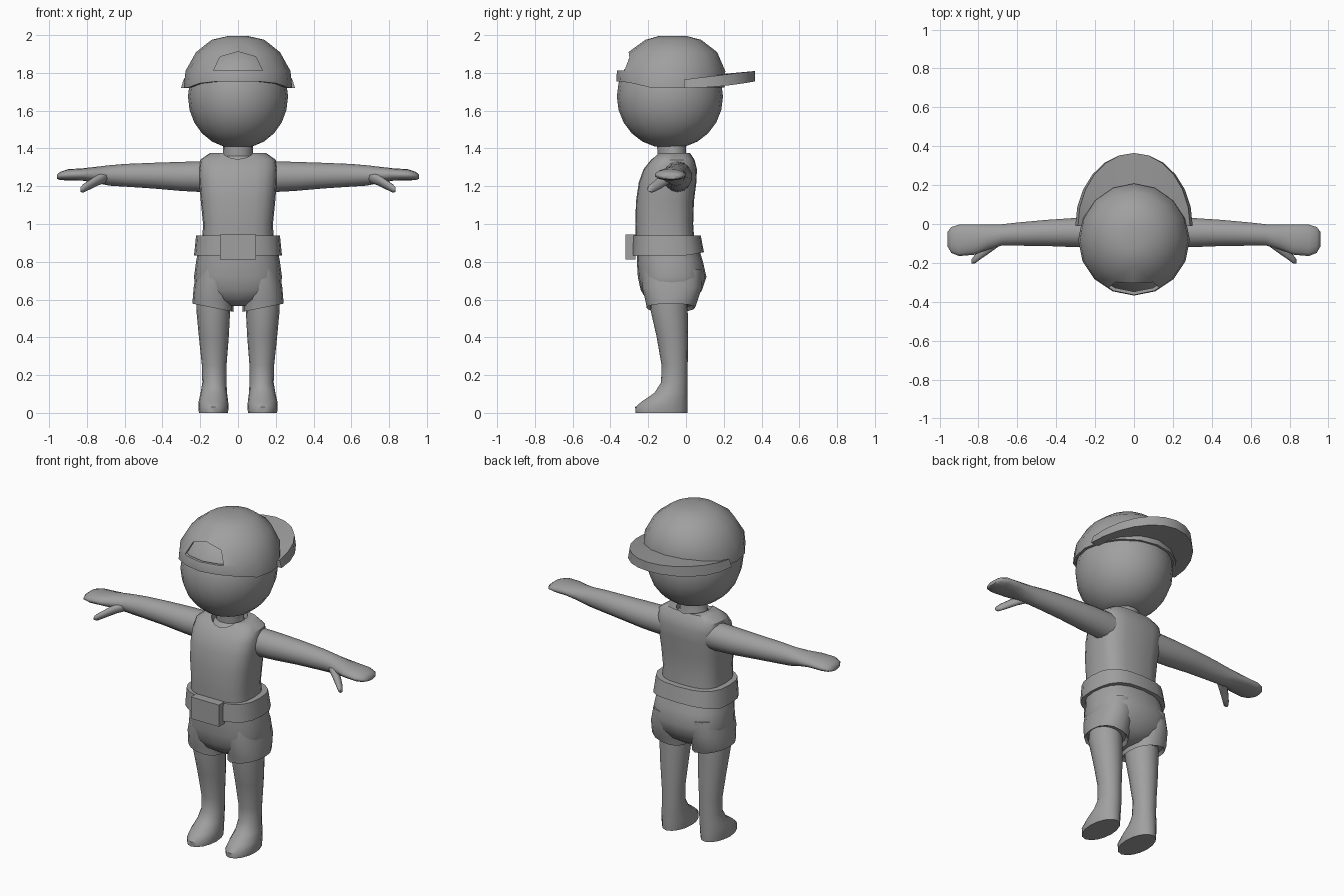
import bpy, bmesh, math
from mathutils import Vector

if "Cube" in bpy.data.objects:
    bpy.data.objects.remove(bpy.data.objects["Cube"])

grey = bpy.data.materials.new("plain grey")
grey.diffuse_color = (0.35, 0.35, 0.35, 1)
grey.use_nodes = True
grey.node_tree.nodes["Principled BSDF"].inputs["Base Color"].default_value = grey.diffuse_color


def finish(name, bm, angle=40):
    bmesh.ops.recalc_face_normals(bm, faces=bm.faces[:])
    me = bpy.data.meshes.new(name)
    bm.to_mesh(me)
    bm.free()
    ob = bpy.data.objects.new(name, me)
    bpy.context.collection.objects.link(ob)
    me.materials.append(grey)
    select(ob)
    bpy.ops.object.shade_smooth_by_angle(angle=math.radians(angle))
    return ob


def select(ob):
    bpy.ops.object.select_all(action='DESELECT')
    ob.select_set(True)
    bpy.context.view_layer.objects.active = ob


def apply_mods(ob):
    select(ob)
    for m in list(ob.modifiers):
        bpy.ops.object.modifier_apply(modifier=m.name)


def power(v, n):
    return math.copysign(abs(v) ** (2 / n), v)


def loft(name, rings, seg=16, n=2.0, axis='z', side=1, caps=(True, True), warp=None, angle=40):
    """Skin elliptical rings (centre x, y, z, radius a, radius b) along z or x."""
    bm = bmesh.new()
    loops = []
    for x, y, z, a, b in rings:
        loop = []
        for i in range(seg):
            t = 2 * math.pi * (i + 0.5 * (axis == 'x')) / seg
            c, s = a * power(math.cos(t), n), b * power(math.sin(t), n)
            p = Vector((x + c, y + s, z)) if axis == 'z' else Vector((x, y + c, z + s))
            if warp:
                p = warp(p)
            p.x *= side
            loop.append(bm.verts.new(p))
        loops.append(loop)
    for lo, hi in zip(loops, loops[1:]):
        for i in range(seg):
            j = (i + 1) % seg
            bm.faces.new((lo[i], lo[j], hi[j], hi[i]))
    if caps[0]:
        bm.faces.new(loops[0])
    if caps[1]:
        bm.faces.new(loops[-1])
    return finish(name, bm, angle)


def span(z, half_x, y0, y1):
    """Centred ring given by half width and front/back depth."""
    return (0, (y0 + y1) / 2, z, half_x, (y1 - y0) / 2)


def prism(name, pts, y0, y1):
    bm = bmesh.new()
    a = [bm.verts.new((x, y0, z)) for x, z in pts]
    b = [bm.verts.new((x, y1, z)) for x, z in pts]
    bm.faces.new(a)
    bm.faces.new(b)
    for i in range(len(pts)):
        j = (i + 1) % len(pts)
        bm.faces.new((a[i], a[j], b[j], b[i]))
    return finish(name, bm)


def cut(ob, cutter):
    m = ob.modifiers.new("cut", 'BOOLEAN')
    m.operation, m.solver, m.object = 'DIFFERENCE', 'EXACT', cutter
    cutter.hide_render = True
    apply_mods(ob)
    bpy.data.objects.remove(cutter)
    select(ob)
    bpy.ops.object.shade_smooth_by_angle(angle=math.radians(40))


# Head and neck
head = []
for k in range(1, 12):
    t = math.pi * k / 12
    s = math.sin(t) ** 0.94
    head.append((0, -0.085, 1.675 - 0.275 * math.cos(t), 0.265 * s, 0.281 * s))
loft("head", head, 20, angle=60)
loft("neck", [span(1.29, 0.15, -0.21, 0.03), span(1.335, 0.1, -0.17, 0.01),
              span(1.36, 0.078, -0.15, 0.0), span(1.45, 0.08, -0.155, 0.0)], 16)


# Cap crown: thin shell with an arched opening
def rim(p):
    if p.z < 1.74:
        p.z += 0.02 if p.y < -0.3 else 0.01 if p.y < -0.2 else -0.012
    return p


crown = loft("cap_crown", [span(1.735, 0.287, -0.368, 0.205), span(1.81, 0.278, -0.366, 0.208),
                           span(1.91, 0.222, -0.305, 0.165), span(1.975, 0.14, -0.215, 0.08),
                           span(1.996, 0.05, -0.14, 0.0)], 16, caps=(False, True), warp=rim)
m = crown.modifiers.new("shell", 'SOLIDIFY')
m.thickness = 0.015
m.offset = -1
apply_mods(crown)
cut(crown, prism("opening_cutter", [(-0.13, 1.812), (0.13, 1.812), (0.095, 1.885), (0, 1.912),
                                    (-0.095, 1.885)], -0.6, -0.15))

# Cap brim: curved crescent at the back
bm = bmesh.new()
sections = []
for i in range(13):
    t = math.pi * i / 12
    c, s = math.cos(t), math.sin(t)
    top, low = 1.765 + 0.045 * s, 1.72 + 0.035 * s * s
    y = -0.01
    sections.append([bm.verts.new(p) for p in (
        (0.25 * c, y + 0.16 * s, top - 0.02), (0.288 * c, y + 0.375 * s, top),
        (0.302 * c, y + 0.375 * s, low), (0.25 * c, y + 0.16 * s, low))])
for a, b in zip(sections, sections[1:]):
    for i in range(4):
        j = (i + 1) % 4
        bm.faces.new((a[i], a[j], b[j], b[i]))
bm.faces.new(sections[0])
bm.faces.new(sections[-1])
finish("cap_brim", bm, 35)

# Vest with a scooped neckline
vest = loft("vest", [span(0.9, 0.19, -0.265, 0.045), span(1.0, 0.185, -0.268, 0.038),
                     span(1.12, 0.197, -0.265, 0.042), span(1.22, 0.205, -0.25, 0.055),
                     span(1.29, 0.207, -0.225, 0.058), span(1.34, 0.2, -0.185, 0.045),
                     span(1.375, 0.15, -0.145, 0.022)], 20, 3)
cut(vest, loft("neck_cutter", [span(1.315, 0.085, -0.17, 0.012), span(1.5, 0.12, -0.24, 0.06)], 16))

# Belt and buckle
loft("belt", [span(0.832, 0.233, -0.288, 0.095), span(0.94, 0.222, -0.285, 0.078)], 20, 2.7,
     warp=lambda p: Vector((p.x, p.y, p.z + 0.05 * max(0, p.y) * (p.z < 0.9) * 4)))
prism("buckle", [(-0.095, 0.812), (0.095, 0.812), (0.095, 0.945), (-0.095, 0.945)], -0.32, -0.268)

# Shorts: seat plus two flared legs
loft("shorts_seat", [span(0.565, 0.05, -0.16, 0.0), span(0.6, 0.15, -0.21, 0.05),
                     span(0.65, 0.225, -0.24, 0.085), span(0.72, 0.233, -0.255, 0.108),
                     span(0.8, 0.222, -0.26, 0.09), span(0.88, 0.208, -0.262, 0.065)], 20, 2.5, angle=60)


def hem(p):
    if p.z < 0.58:
        p.z += 0.2 * (p.x - 0.13)
    return p


for side, label in ((1, "right"), (-1, "left")):
    loft(label + "_shorts_leg", [(0.133, -0.082, 0.575, 0.095, 0.115), (0.133, -0.08, 0.556, 0.108, 0.128),
                                 (0.133, -0.077, 0.59, 0.108, 0.137), (0.126, -0.074, 0.67, 0.108, 0.16),
                                 (0.115, -0.074, 0.76, 0.1, 0.16)], 16, 2.3, side=side, warp=hem)
    # Leg and foot
    loft(label + "_leg", [(0.13, -0.13, 0, 0.077, 0.137), (0.13, -0.13, 0.03, 0.08, 0.139),
                          (0.13, -0.112, 0.062, 0.078, 0.12), (0.128, -0.08, 0.105, 0.07, 0.088),
                          (0.125, -0.062, 0.16, 0.064, 0.07), (0.126, -0.06, 0.25, 0.065, 0.069),
                          (0.128, -0.072, 0.4, 0.079, 0.083), (0.131, -0.09, 0.55, 0.09, 0.099),
                          (0.131, -0.09, 0.62, 0.09, 0.099)], 16, side=side, angle=50)
    # Arm and mitten hand
    loft(label + "_arm", [(0.15, -0.045, 1.25, 0.077, 0.083), (0.3, -0.044, 1.252, 0.077, 0.077),
                          (0.45, -0.046, 1.256, 0.069, 0.068), (0.6, -0.052, 1.258, 0.061, 0.06),
                          (0.68, -0.056, 1.257, 0.056, 0.054), (0.75, -0.067, 1.26, 0.066, 0.043),
                          (0.82, -0.08, 1.262, 0.08, 0.033), (0.9, -0.084, 1.26, 0.083, 0.03),
                          (0.94, -0.082, 1.255, 0.068, 0.022), (0.958, -0.078, 1.25, 0.04, 0.012)],
         14, axis='x', side=side, angle=60)
    # Thumb
    loft(label + "_thumb", [(0.68, -0.07, 1.255, 0.035, 0.03), (0.74, -0.115, 1.235, 0.034, 0.03),
                            (0.79, -0.155, 1.205, 0.028, 0.025), (0.82, -0.182, 1.188, 0.023, 0.022),
                            (0.835, -0.192, 1.182, 0.012, 0.012)], 10, axis='x', side=side, angle=60)
